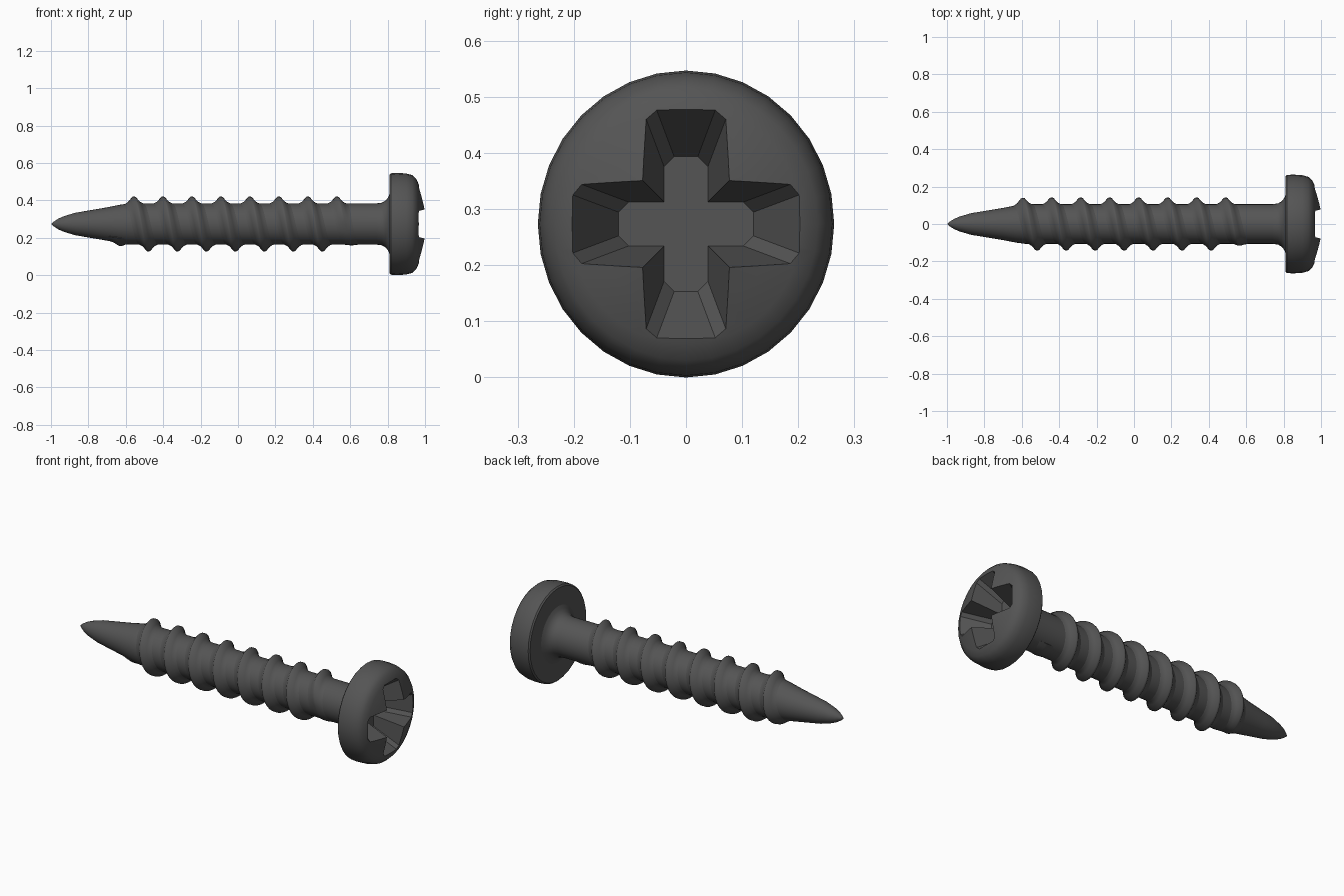
import bpy, bmesh
from math import pi, sin, cos

if "Cube" in bpy.data.objects:
    bpy.data.objects.remove(bpy.data.objects["Cube"])

SIDES, ZC, YS = 32, 0.2735, 0.966   # facets round the axis, axis height, slight y squash
PITCH = 0.155

CORE = [(-1, 0), (-0.985, 0.013), (-0.96, 0.029), (-0.93, 0.042), (-0.87, 0.06), (-0.8, 0.072),
        (-0.7, 0.089), (-0.63, 0.103), (-0.58, 0.11), (0.0, 0.11), (0.74, 0.11), (0.77, 0.114),
        (0.79, 0.126), (0.803, 0.143), (0.812, 0.165), (0.814, 0)]
HEAD = [(0.81, 0), (0.81, 0.263), (0.817, 0.271), (0.85, 0.2735), (0.9, 0.27), (0.932, 0.261),
        (0.952, 0.243), (0.965, 0.215), (0.983, 0.16), (1.0, 0.104), (1.006, 0.05), (1.008, 0)]


def place(x, r, a):
    return (x, YS * r * cos(a), ZC + r * sin(a))


def finish(bm, name, angle=0.7):
    bmesh.ops.remove_doubles(bm, verts=bm.verts, dist=1e-5)
    bmesh.ops.recalc_face_normals(bm, faces=bm.faces)
    me = bpy.data.meshes.new(name)
    bm.to_mesh(me)
    bm.free()
    ob = bpy.data.objects.new(name, me)
    bpy.context.collection.objects.link(ob)
    return ob


def smooth(ob, angle):
    bpy.ops.object.select_all(action='DESELECT')
    ob.select_set(True)
    bpy.context.view_layer.objects.active = ob
    bpy.ops.object.shade_smooth_by_angle(angle=angle)


def skin(bm, rings, closed=True):
    n = len(rings[0])
    for a, b in zip(rings, rings[1:]):
        for i in range(n):
            j = (i + 1) % n
            bm.faces.new((a[i], a[j], b[j], b[i]))


def lathe(name, profile):
    bm = bmesh.new()
    rings = [[bm.verts.new(place(x, r, 2 * pi * i / SIDES)) for i in range(SIDES)]
             for x, r in profile]
    skin(bm, rings)
    return finish(bm, name)


def core_radius(x):
    for (x0, r0), (x1, r1) in zip(CORE, CORE[1:]):
        if x0 <= x <= x1:
            return r0 + (r1 - r0) * (x - x0) / (x1 - x0)


# Pointed shank with flared neck
shank = lathe("shank", CORE)

# Helical thread, fading in at the tip and out near the head
section = [(-0.062, -0.004), (-0.042, 0.003), (-0.026, 0.012), (-0.006, 0.036), (0.006, 0.036),
           (0.026, 0.012), (0.042, 0.003), (0.062, -0.004), (0, -0.03)]
bm = bmesh.new()
rings = []
for k in range(-12, 252):
    a = 2 * pi * k / SIDES
    x = -0.595 + PITCH * k / SIDES
    amp = max(0.12, min(1, (x + 0.655) / 0.055, (0.575 - x) / 0.035))
    rings.append([bm.verts.new(place(x + dx, core_radius(x + dx) + (h * amp if h > 0 else h), a))
                  for dx, h in section])
skin(bm, rings)
bm.faces.new(rings[0])
bm.faces.new(rings[-1])
thread = finish(bm, "thread")

# Pan head
head = lathe("head", HEAD)

# Tapered cross cutter for the drive recess
bm = bmesh.new()
rings = []
for x, t in ((0.83, 0), (1.04, 1.5)):
    length, w = 0.12 + 0.085 * t, 0.039 + 0.032 * t
    c = 0.018
    ring = []
    for q in range(4):
        ca, sa = cos(q * pi / 2), sin(q * pi / 2)
        for u, v in ((length - c, -w), (length, c - w), (length, w - c), (length - c, w), (w, w)):
            ring.append(bm.verts.new((x, u * ca - v * sa, ZC + u * sa + v * ca)))
    rings.append(ring)
skin(bm, rings)
bm.faces.new(rings[0])
bm.faces.new(rings[1])
cutter = finish(bm, "recess_cutter")
cutter.hide_render = True

mod = head.modifiers.new("recess", 'BOOLEAN')
mod.operation, mod.solver, mod.object = 'DIFFERENCE', 'EXACT', cutter
bpy.context.view_layer.objects.active = head
bpy.ops.object.modifier_apply(modifier=mod.name)
bpy.data.objects.remove(cutter)

# Smooth shading with crisp recess edges
smooth(shank, 1.0)
smooth(thread, 1.3)
smooth(head, 0.6)

# Dark grey finish
mat = bpy.data.materials.new("dark_steel")
mat.diffuse_color = (0.09, 0.09, 0.09, 1)
mat.use_nodes = True
mat.node_tree.nodes["Principled BSDF"].inputs["Base Color"].default_value = mat.diffuse_color
for ob in (shank, thread, head):
    ob.data.materials.append(mat)
